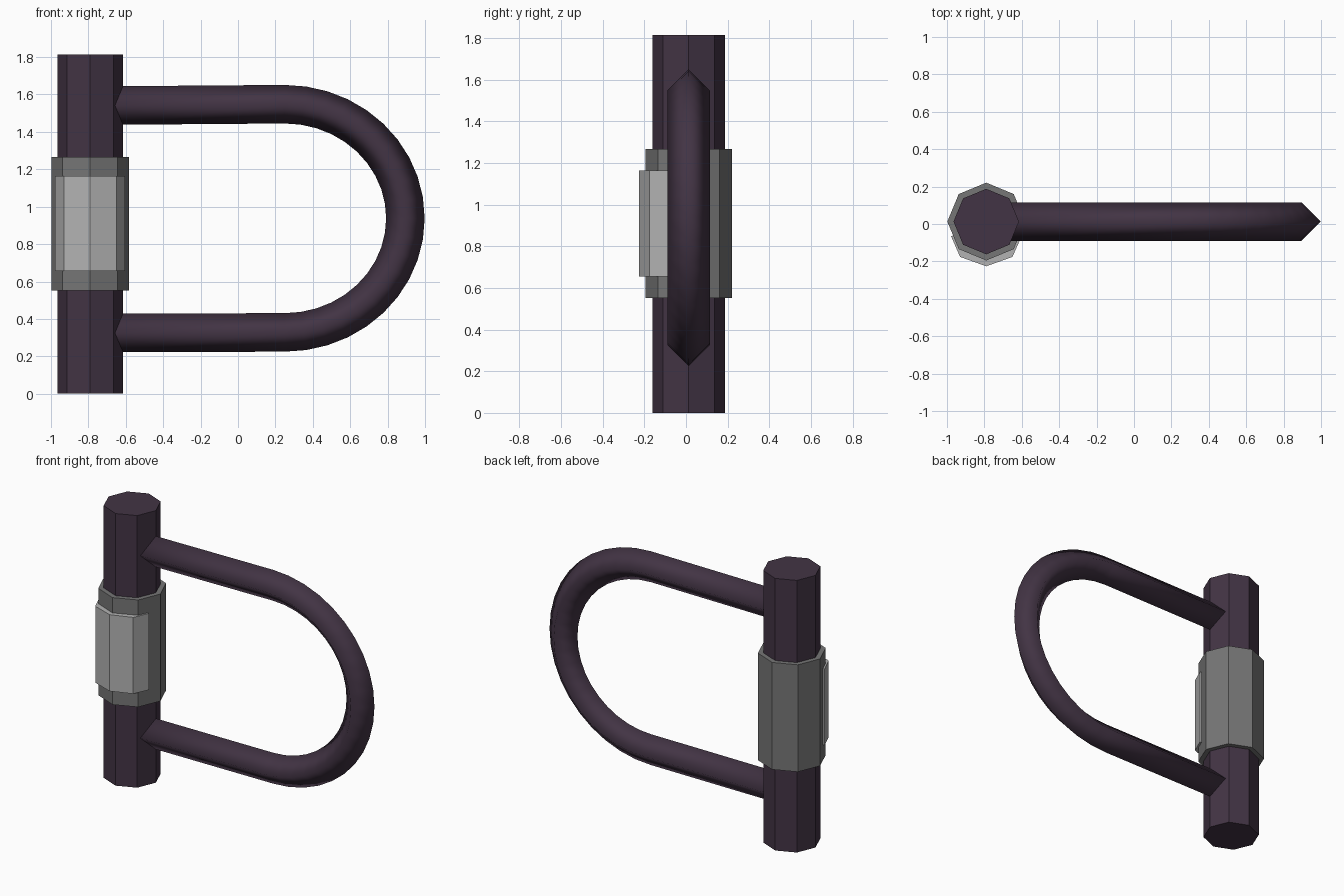
import bpy, bmesh
from math import sin, cos, pi

if "Cube" in bpy.data.objects:
    bpy.data.objects.remove(bpy.data.objects["Cube"])

CX, CY = -0.79, 0.013


def material(name, rgb):
    m = bpy.data.materials.new(name)
    m.diffuse_color = (*rgb, 1)
    m.use_nodes = True
    m.node_tree.nodes["Principled BSDF"].inputs["Base Color"].default_value = m.diffuse_color
    return m


purple = material("dark_purple", (0.055, 0.034, 0.058))
grey = material("mid_grey", (0.18, 0.18, 0.18))
light = material("light_grey", (0.45, 0.45, 0.45))


def finish(name, bm, mat, smooth=False):
    bmesh.ops.recalc_face_normals(bm, faces=bm.faces[:])
    for f in bm.faces:
        f.smooth = smooth
    me = bpy.data.meshes.new(name)
    bm.to_mesh(me)
    bm.free()
    me.materials.append(mat)
    ob = bpy.data.objects.new(name, me)
    bpy.context.collection.objects.link(ob)
    return ob


def skin(name, rings, mat, smooth=False):
    """Join matching rings of points into a capped tube."""
    bm = bmesh.new()
    loops = [[bm.verts.new(p) for p in ring] for ring in rings]
    n = len(loops[0])
    for a, b in zip(loops, loops[1:]):
        for i in range(n):
            j = (i + 1) % n
            bm.faces.new((a[i], a[j], b[j], b[i]))
    bm.faces.new(loops[0])
    bm.faces.new(loops[-1])
    return finish(name, bm, mat, smooth)


def prism(name, outline, z0, z1, mat):
    return skin(name, [[(x, y, z) for x, y in outline] for z in (z0, z1)], mat)


def octagon(r):
    return [(CX + r * cos(i * pi / 4), CY + r * sin(i * pi / 4)) for i in range(8)]


# Crossbar and lock sleeve
prism("crossbar", octagon(0.175), 0, 1.815, purple)
prism("lock_sleeve", octagon(0.208), 0.553, 1.267, grey)

# Raised plate wrapped around the front of the sleeve
plate = [(-0.978, -0.065), (-0.93, -0.176), (CX, -0.226), (-0.65, -0.176), (-0.605, -0.075),
         (-0.64, -0.06), (CX, -0.15), (-0.94, -0.055)]
prism("lock_plate", plate, 0.655, 1.165, light)

# Shackle: diamond section swept along a U shaped path
SEG, X0, Z0, RX, RZ, R = 20, 0.25, 0.938, 0.645, 0.61, 0.103
path = [(-0.67, 1.541, 0, 1)]
for i in range(SEG + 1):
    a = pi / 2 - pi * i / SEG
    nx, nz = cos(a) / RX, sin(a) / RZ
    k = (nx * nx + nz * nz) ** 0.5
    path.append((X0 + RX * cos(a), Z0 + RZ * sin(a), nx / k, nz / k))
path.append((-0.67, 0.325, 0, -1))
rings = [[(x + nx * R * u, CY + R * v, z + nz * R * u)
          for u, v in ((1, 0), (0, 1), (-1, 0), (0, -1))] for x, z, nx, nz in path]
skin("shackle", rings, purple, True)
